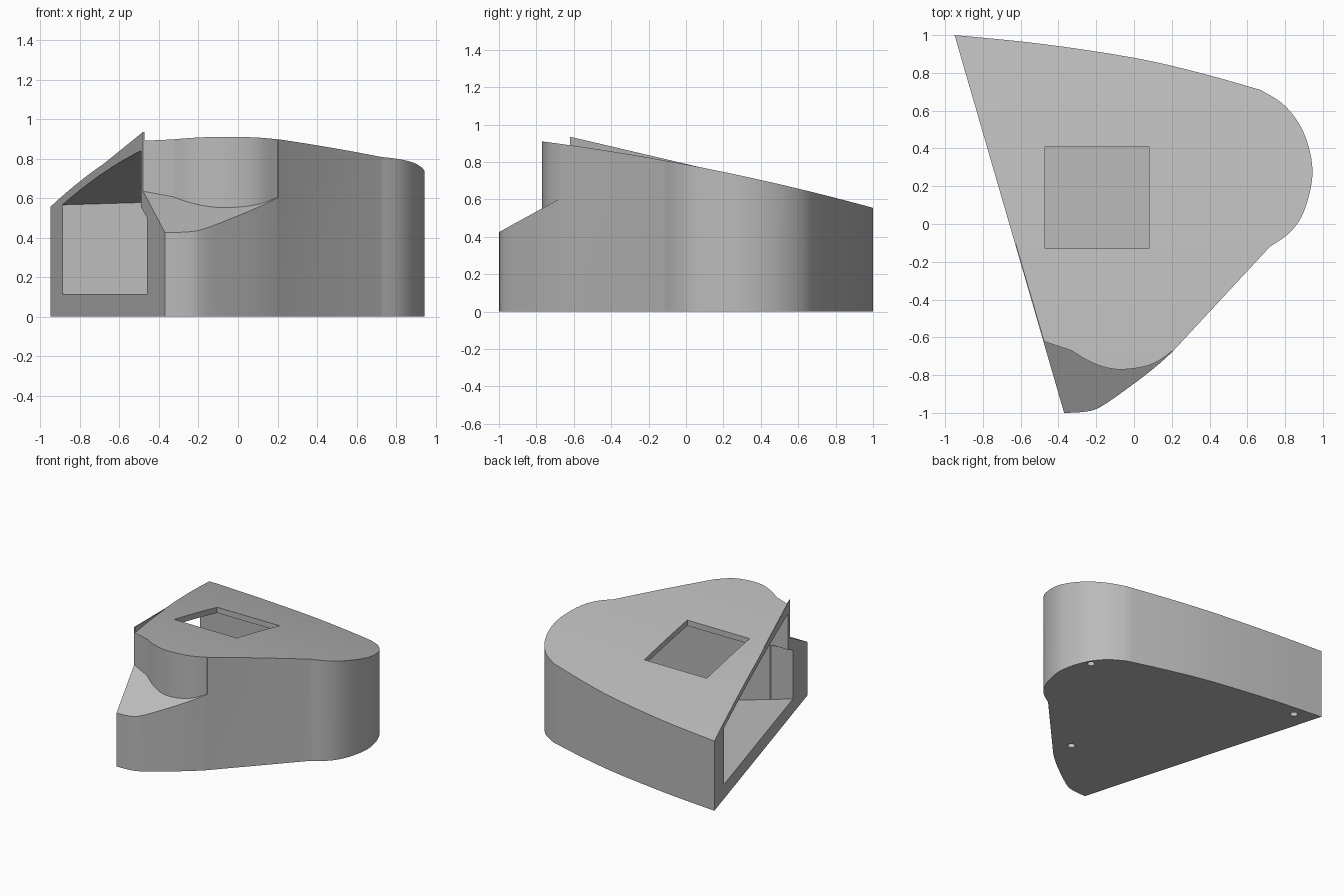
import bpy, bmesh, math
from mathutils import Vector

cube = bpy.data.objects.get("Cube")
if cube:
    bpy.data.objects.remove(cube, do_unlink=True)

grey = bpy.data.materials.new("plain_grey")
grey.use_nodes = True
grey.diffuse_color = (0.5, 0.5, 0.5, 1)
grey.node_tree.nodes["Principled BSDF"].inputs["Base Color"].default_value = (0.5, 0.5, 0.5, 1)


def spline(points, steps=6):
    """Smooth curve through the points."""
    p = [Vector(q) for q in [points[0], *points, points[-1]]]
    out = []
    for a, b, c, d in zip(p, p[1:], p[2:], p[3:]):
        for i in range(steps):
            t = i / steps
            out.append(0.5 * (2 * b + (c - a) * t + (2 * a - 5 * b + 4 * c - d) * t**2
                              + (3 * b - a - 3 * c + d) * t**3))
    return out + [p[-1]]


def loft(name, ring_a, ring_b):
    """Closed solid between two matching rings."""
    bm = bmesh.new()
    a = [bm.verts.new(v) for v in ring_a]
    b = [bm.verts.new(v) for v in ring_b]
    bm.faces.new(a)
    bm.faces.new(b)
    for i in range(len(a)):
        j = (i + 1) % len(a)
        bm.faces.new((a[i], a[j], b[j], b[i]))
    bmesh.ops.recalc_face_normals(bm, faces=bm.faces)
    mesh = bpy.data.meshes.new(name)
    bm.to_mesh(mesh)
    bm.free()
    mesh.materials.append(grey)
    ob = bpy.data.objects.new(name, mesh)
    bpy.context.collection.objects.link(ob)
    return ob


def prism(name, outline, low, high):
    """Upright prism; low and high give z from y."""
    return loft(name, [(x, y, low(y)) for x, y in outline],
                [(x, y, high(y)) for x, y in outline])


def cut(target, cutter):
    mod = target.modifiers.new("cut", "BOOLEAN")
    mod.operation = "DIFFERENCE"
    mod.solver = "EXACT"
    mod.object = cutter
    bpy.context.view_layer.objects.active = target
    bpy.ops.object.modifier_apply(modifier=mod.name)
    bpy.data.objects.remove(cutter, do_unlink=True)


def flat(z):
    return lambda y: z


def roof(y):
    d = y - 0.28
    return 0.73 - 0.214 * d - 0.0405 * d * d


def above_roof(drop):
    """Everything above the curved roof, lowered by drop."""
    ys = [-1.2 + 2.4 * i / 32 for i in range(33)]
    profile = [(y, roof(y) - drop) for y in ys] + [(1.2, 2), (-1.2, 2)]
    return loft("above_roof", [(-1.5, y, z) for y, z in profile],
                [(1.5, y, z) for y, z in profile])


# Outer shell: rounded wedge plan with a gently curved sloping roof
back = spline([(-.95, 1), (-.5, .955), (0, .88), (.35, .8), (.67, .71)], 4)
side = spline([(.67, .71), (.8, .625), (.9, .48), (.945, .28), (.905, .08), (.83, -.04), (.72, -.12)])
nose = spline([(.2, -.68), (.11, -.76), (-.02, -.86), (-.18, -.97), (-.27, -.995), (-.37, -1)], 4)
body = prism("body_shell", back + side[1:] + nose, flat(0), flat(1.3))
cut(body, above_roof(0))

# Sloping ledge in front of the rounded upper wall
brow = spline([(-.33, -.67), (-.25, -.72), (-.16, -.757), (-.07, -.77), (.04, -.758), (.12, -.73), (.2, -.675)])
notch = [(-.63, -.57), (-.48, -.62)] + brow + [(.35, -.68), (.35, -1.2), (-.63, -1.2)]
cut(body, prism("ledge_cutter", notch, lambda y: .425 + .55 * (y + 1), flat(1.5)))

# Hollow interior, open on the slanted side
room = [(-.7, -.586), (-.33, -.586), (-.12, -.42), (.32, 0), (.46, .12), (.5, .27), (.45, .45),
        (.3, .57), (-.2, .71), (-.89, .79), (-1.2, .83)]
cavity = prism("cavity_cutter", room, flat(.115), flat(1.3))
cut(cavity, above_roof(.045))
cut(body, cavity)
tip = [(-.7, -.69), (-.46, -.69), (-.33, -.58), (-.33, -.5), (-.7, -.5)]
cut(body, prism("cavity_tip_cutter", tip, flat(.115), lambda y: .5 + .5 * (y + .69)))

# Square window in the roof
window = [(-.47, -.13), (.08, -.13), (.08, .41), (-.47, .41)]
cut(body, prism("window_cutter", window, flat(.5), flat(1.3)))

# Three round sockets underneath
for cx, cy in [(-.77, .9), (.84, .51), (.18, -.5)]:
    ring = [(cx + .028 * math.cos(i * math.tau / 20), cy + .028 * math.sin(i * math.tau / 20))
            for i in range(20)]
    cut(body, prism("socket_cutter", ring, flat(-.1), flat(.1)))

# Thin upright fin along the open edge, rising above the roof at the front
ys = [.3 - .92 * i / 16 for i in range(17)]
edge_x = lambda y: -.95 + .29 * (1 - y)
crest = [(edge_x(y), y, .555 + .2346 * (1 - y)) for y in (-.62, .3)]
outer = [(edge_x(y), y, roof(y) - .01) for y in ys] + crest
fin = loft("edge_fin", outer, [(x + .006, y, z) for x, y, z in outer])

# Smooth curved walls, crisp edges
for ob in (body, fin):
    bpy.ops.object.select_all(action="DESELECT")
    ob.select_set(True)
    bpy.context.view_layer.objects.active = ob
    bpy.ops.object.shade_smooth_by_angle(angle=math.radians(25))
